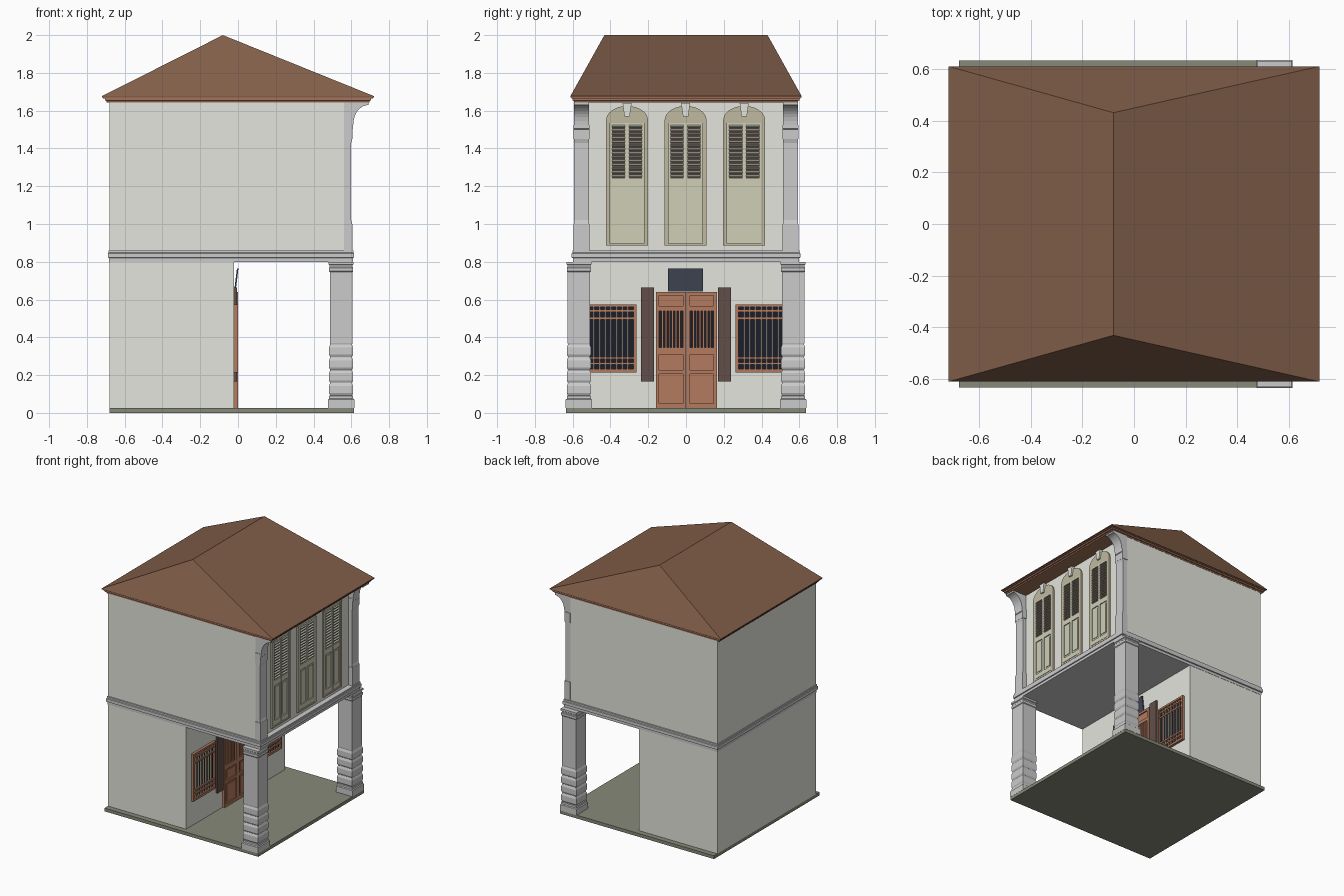
import bpy, bmesh, math
from mathutils import Matrix, Vector

if "Cube" in bpy.data.objects:
    bpy.data.objects.remove(bpy.data.objects["Cube"])


def mat(name, r, g, b):
    m = bpy.data.materials.new(name)
    m.diffuse_color = (*[(c / 255) ** 2.2 for c in (r, g, b)], 1)
    m.use_nodes = True
    m.node_tree.nodes["Principled BSDF"].inputs["Base Color"].default_value = m.diffuse_color
    return m


WALL = mat("plaster", 228, 228, 220)
FLOOR = mat("floor", 134, 136, 120)
ROOF = mat("roof_tile", 128, 94, 74)
FASCIA = mat("fascia_timber", 162, 116, 92)
CREAM = mat("cream_paint", 205, 205, 182)
ARCH = mat("arch_paint", 190, 184, 158)
SLAT = mat("slat_paint", 178, 180, 165)
WOOD = mat("orange_wood", 178, 122, 96)
BOARD = mat("dark_wood", 98, 80, 74)
DARK = mat("dark_opening", 34, 36, 46)
BAR = mat("window_bar", 176, 165, 150)
SIGN = mat("slate_blue", 66, 72, 86)


def finish(name, bm, m=None):
    bmesh.ops.recalc_face_normals(bm, faces=bm.faces)
    me = bpy.data.meshes.new(name)
    bm.to_mesh(me)
    bm.free()
    ob = bpy.data.objects.new(name, me)
    bpy.context.collection.objects.link(ob)
    if m:
        me.materials.append(m)
    return ob


def boxes(name, items, m=None, tilt=0):
    """Boxes given as (x0, x1, y0, y1, z0, z1), each tilted about its own y axis."""
    bm = bmesh.new()
    for x0, x1, y0, y1, z0, z1 in items:
        mx = (Matrix.Translation(((x0 + x1) / 2, (y0 + y1) / 2, (z0 + z1) / 2))
              @ Matrix.Rotation(tilt, 4, 'Y')
              @ Matrix.Diagonal((x1 - x0, y1 - y0, z1 - z0, 1)))
        bmesh.ops.create_cube(bm, size=1, matrix=mx)
    return finish(name, bm, m)


def loft(name, rings, cx=0, cy=0, m=None):
    """Stacked rectangles given as (z, half x, half y, x offset)."""
    bm = bmesh.new()
    loops = [[bm.verts.new((cx + dx + sx * hx, cy + sy * hy, z))
              for sx, sy in ((-1, -1), (1, -1), (1, 1), (-1, 1))]
             for z, hx, hy, dx in rings]
    for a, b in zip(loops, loops[1:]):
        for i in range(4):
            j = (i + 1) % 4
            bm.faces.new((a[i], a[j], b[j], b[i]))
    bm.faces.new(loops[0])
    bm.faces.new(loops[-1])
    bmesh.ops.remove_doubles(bm, verts=bm.verts, dist=1e-5)
    return finish(name, bm, m)


def prism(name, pts, direction, m=None):
    """Flat outline pushed along a direction."""
    bm = bmesh.new()
    f = bm.faces.new([bm.verts.new(p) for p in pts])
    new = bmesh.ops.extrude_face_region(bm, geom=[f], use_keep_orig=True)["geom"]
    bmesh.ops.translate(bm, vec=Vector(direction),
                        verts=[v for v in new if isinstance(v, bmesh.types.BMVert)])
    return finish(name, bm, m)


# Main masses
boxes("floor_slab", [(-.68, .615, -.635, .635, 0, .025)], FLOOR)
boxes("ground_room", [(-.68, -.02, -.595, .595, .025, .80)], WALL)
boxes("upper_room", [(-.68, .572, -.59, .59, .86, 1.645)], WALL)
loft("floor_belt", [(.80, .645, .597, -.037), (.82, .645, .597, -.037),
                    (.822, .652, .605, -.037), (.845, .652, .605, -.037),
                    (.848, .648, .60, -.037), (.86, .648, .60, -.037)])

# Hipped roof with stepped fascia
loft("eaves_fascia", [(1.642, .695, .592, 0), (1.652, .695, .592, 0),
                      (1.653, .705, .60, 0), (1.664, .705, .60, 0),
                      (1.665, .714, .607, 0), (1.672, .714, .607, 0)], m=FASCIA)
loft("roof", [(1.670, .72, .612, 0), (1.677, .72, .612, 0), (2.0, 0, .432, -.08)], m=ROOF)

# Street pillars with rusticated lower courses, and upper pilasters with brackets
prof = [(.025, .07), (.07, .07), (.075, .064), (.09, .064)]
for i in range(4):
    z = .092 + i * .068
    prof += [(z, .058), (z + .012, .064), (z + .05, .064), (z + .066, .058)]
prof += [(.37, .06), (.745, .06), (.75, .064), (.768, .064), (.772, .061),
         (.782, .061), (.786, .066), (.80, .066)]
side_profile = [(.56, .86), (.605, .86), (.605, 1.0), (.599, 1.02), (.599, 1.43),
                (.605, 1.45), (.605, 1.50), (.61, 1.505), (.61, 1.525)]
side_profile += [(.69 - .08 * math.cos(t * math.pi / 16), 1.525 + .105 * math.sin(t * math.pi / 16))
                 for t in range(1, 9)] + [(.69, 1.645), (.56, 1.645)]
for s, side in ((-1, "left"), (1, "right")):
    loft(side + "_pillar", [(z, h, h, 0) for z, h in prof], .546, s * .567)
    prism(side + "_pilaster", [(x, s * .553 - .039, z) for x, z in side_profile], (0, .078, 0))
    boxes(side + "_pilaster_blocks",
          [(.56, .606, s * .553 - .043, s * .553 + .043, a, b) for a, b in ((.86, 1.0), (1.45, 1.525))])


def arch(c, w, z0, z1, rise, x):
    return ([(x, c - w, z0), (x, c + w, z0)] +
            [(x, c + w * math.cos(a * math.pi / 12), z1 + rise * math.sin(a * math.pi / 12))
             for a in range(13)])


# Three arched upper windows with louvred shutters
for k, c in enumerate((-.312, -.002, .308)):
    n = "upper_window_%d_" % (k + 1)
    prism(n + "surround", arch(c, .111, .885, 1.55, .075, .565), (.011, 0, 0), CREAM)
    prism(n + "arch", arch(c, .111, 1.535, 1.55, .075, .565), (.017, 0, 0), ARCH)
    boxes(n + "jambs", [(.565, .584, c + a, c + b, .885, 1.54) for a, b in ((-.111, -.09), (.09, .111))]
          + [(.565, .584, c - .09, c + .09, .885, .897)], ARCH)
    key = [(-.014, 1.57), (.014, 1.57), (.024, 1.64), (-.024, 1.64)]
    prism(n + "keystone", [(.565, c + y, z) for y, z in key], (.03, 0, 0), WALL)
    frame, slats, gap = [], [], []
    for a in (c - .088, c + .002):
        b = a + .086
        frame += [(.57, .583, a, a + .008, .90, 1.535), (.57, .583, b - .008, b, .90, 1.535)]
        frame += [(.57, .583, a, b, z0, z1) for z0, z1 in
                  ((.90, .935), (1.20, 1.24), (1.525, 1.535))]
        frame.append((.57, .580, a + .018, b - .018, .95, 1.185))
        gap.append((.572, .5765, a + .008, b - .008, 1.24, 1.525))
        slats += [(.574, .586, a + .008, b - .008, 1.251 + i * .0203, 1.256 + i * .0203)
                  for i in range(14)]
    boxes(n + "shutter_frames", frame, CREAM)
    boxes(n + "shutter_gaps", gap, BOARD)
    boxes(n + "louvres", slats, SLAT, math.radians(35))

# Double door with barred upper openings
frame, bars, backs = [], [], []
for a, b in ((-.16, .001), (.003, .164)):
    frame += [(-.03, 0, a, a + .018, .027, .64), (-.03, 0, b - .018, b, .027, .64)]
    frame += [(-.03, 0, a, b, z0, z1) for z0, z1 in
              ((.027, .05), (.205, .225), (.31, .345), (.54, .565), (.622, .64))]
    frame.append((-.03, -.009, a, b, .027, .32))
    frame.append((-.03, -.009, a, b, .55, .63))
    frame += [(-.03, -.004, a + .032, b - .032, z0, z1) for z0, z1 in ((.065, .19), (.24, .298))]
    backs.append((-.03, -.016, a + .01, b - .01, .33, .55))
    step = (b - a - .036) / 7
    bars += [(-.015, -.004, a + .018 + step * i - .005, a + .018 + step * i + .005, .34, .545)
             for i in range(1, 7)]
boxes("front_door", frame, WOOD)
boxes("door_bars", bars, WOOD)
boxes("door_openings", backs, DARK)

# Barred ground windows and the boards beside the door
for s, side in ((-1, "left"), (1, "right")):
    def my(items):
        return [(x0, x1, min(s * a, s * b), max(s * a, s * b), z0, z1)
                for x0, x1, a, b, z0, z1 in items]
    boxes(side + "_ground_window_back", my([(-.03, -.016, .265, .53, .22, .57)]), DARK)
    rails = [(-.03, -.001, .262, .533, z0, z1) for z0, z1 in ((.215, .232), (.56, .575))]
    rails += [(-.03, -.001, a, b, .22, .57) for a, b in ((.262, .277), (.518, .533))]
    rails += [(-.03, -.003, .27, .525, z, z + .012) for z in (.255, .285, .495, .535)]
    boxes(side + "_ground_window_frame", my(rails), WOOD)
    boxes(side + "_ground_window_bars",
          my([(-.017, -.006, .277 + i * .0301 - .004, .277 + i * .0301 + .004, .225, .565)
              for i in range(1, 8)]), BAR)
    boxes(side + "_door_board", my([(-.03, -.004, .169, .238, .165, .665)]), BOARD)

# Tilted plain plaque over the door
boxes("door_plaque", [(-.013, -.005, -.094, .091, .644, .765)], SIGN, math.radians(7))
